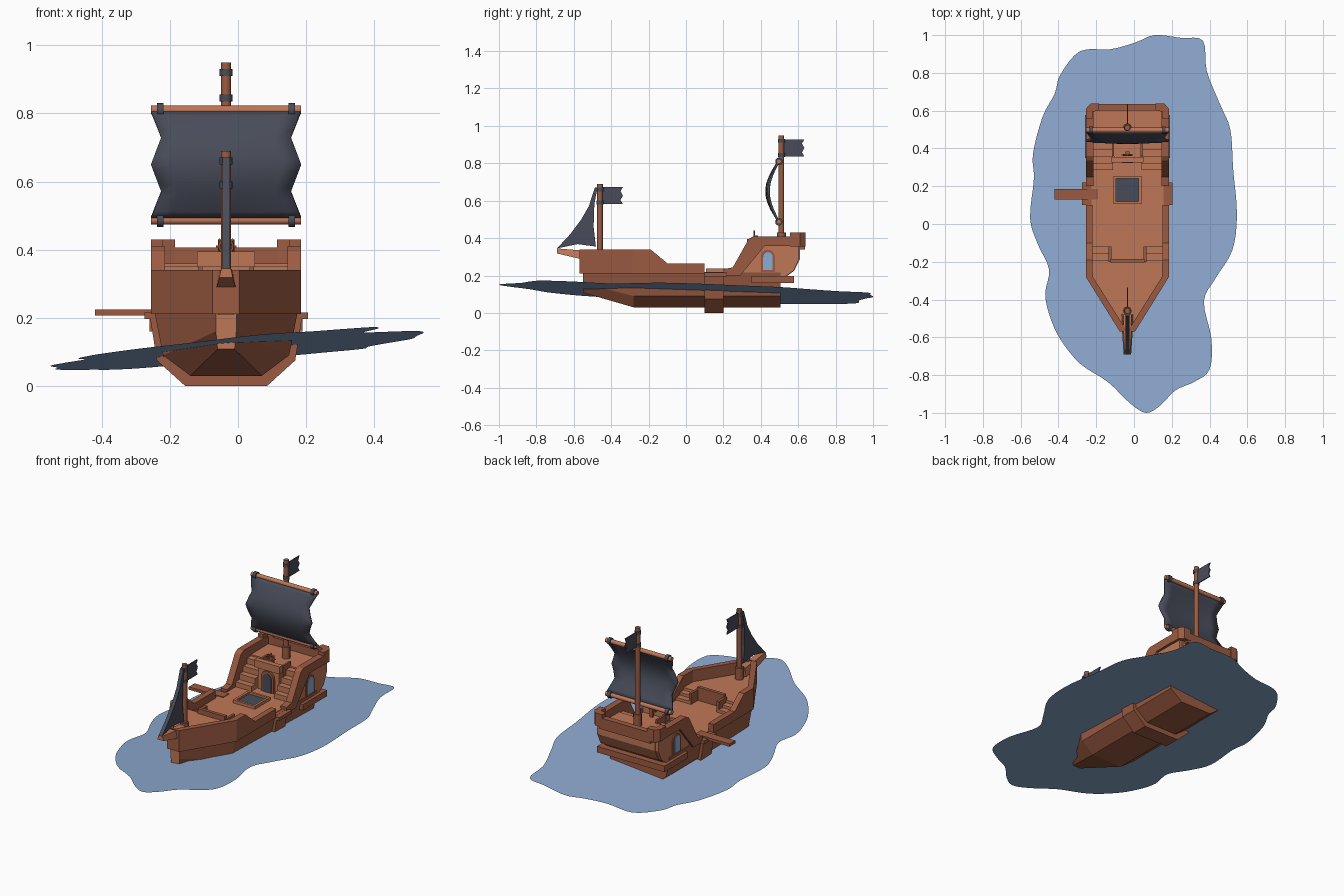
import bpy, bmesh, math
from mathutils import Vector

if "Cube" in bpy.data.objects:
    bpy.data.objects.remove(bpy.data.objects["Cube"])

CX = -0.035  # ship centre line


def mat(name, rgb):
    m = bpy.data.materials.new(name)
    m.diffuse_color = (*rgb, 1)
    m.use_nodes = True
    m.node_tree.nodes["Principled BSDF"].inputs["Base Color"].default_value = m.diffuse_color
    return m


DARK = mat("dark wood", (0.33, 0.105, 0.055))
LIGHT = mat("light wood", (0.52, 0.185, 0.095))
CLOTH = mat("dark cloth", (0.065, 0.073, 0.10))
WATER = mat("water blue", (0.27, 0.40, 0.63))
GLASS = mat("window blue", (0.25, 0.42, 0.68))


def mesh(name, verts, faces, m, dx=CX, solid=True):
    me = bpy.data.meshes.new(name)
    me.from_pydata([(x + dx, y, z) for x, y, z in verts], [], faces)
    if solid:
        bm = bmesh.new()
        bm.from_mesh(me)
        bmesh.ops.recalc_face_normals(bm, faces=bm.faces)
        bm.to_mesh(me)
        bm.free()
    me.materials.append(m)
    o = bpy.data.objects.new(name, me)
    bpy.context.collection.objects.link(o)
    return o


def loft(name, rings, m):
    n = len(rings[0])
    verts = [p for r in rings for p in r]
    faces = [(k * n + i, k * n + (i + 1) % n, (k + 1) * n + (i + 1) % n, (k + 1) * n + i)
             for k in range(len(rings) - 1) for i in range(n)]
    faces += [tuple(range(n)), tuple(range(len(verts) - n, len(verts)))]
    return mesh(name, verts, faces, m)


def prism(name, pts, axis, lo, hi, m):
    put = {"x": lambda p, t: (t, p[0], p[1]), "y": lambda p, t: (p[0], t, p[1]),
           "z": lambda p, t: (p[0], p[1], t)}[axis]
    return loft(name, [[put(p, t) for p in pts] for t in (lo, hi)], m)


def box(name, x0, x1, y0, y1, z0, z1, m):
    return prism(name, [(x0, y0), (x1, y0), (x1, y1), (x0, y1)], "z", z0, z1, m)


def rod(name, axis, c, lo, hi, r, m, n=12):
    pts = [(c[0] + r * math.cos(2 * math.pi * i / n), c[1] + r * math.sin(2 * math.pi * i / n))
           for i in range(n)]
    o = prism(name, pts, axis, lo, hi, m)
    for p in o.data.polygons:
        p.use_smooth = len(p.vertices) == 4
    return o


def arch(c, z0, w, h):
    r = w / 2
    return [(c - r, z0)] + [(c - r * math.cos(math.pi * i / 8), z0 + h - r + r * math.sin(math.pi * i / 8))
                            for i in range(9)] + [(c + r, z0)]


def both(pts):  # mirror a half outline in x
    return pts + [(-x, t) for x, t in reversed(pts)]


# Tilted sheet of water with a wavy outline
shore = [(.11, 1), (.25, .985), (.365, .97), (.385, .81), (.455, .635), (.51, .5), (.525, .29), (.545, .05),
         (.52, -.14), (.43, -.29), (.37, -.41), (.41, -.61), (.4, -.77), (.32, -.835), (.22, -.88),
         (.14, -.96), (.065, -1), (-.02, -.95), (-.14, -.835), (-.285, -.74), (-.39, -.61),
         (-.445, -.49), (-.47, -.37), (-.45, -.24), (-.51, -.105), (-.55, .03), (-.53, .24),
         (-.535, .37), (-.485, .565), (-.42, .69), (-.39, .79), (-.285, .915), (-.125, .925), (.005, .96)]
line = []
for i in range(len(shore)):
    a, b, c, d = (Vector(shore[(i + k) % len(shore)]) for k in (-1, 0, 1, 2))
    for t in (0, .25, .5, .75):
        p = b + (c - a) * (t / 2) + (2 * a - 5 * b + 4 * c - d) * (t * t / 2) + (3 * b - a - 3 * c + d) * (t ** 3 / 2)
        line.append((p.x, p.y, .11 + .09 * p.x - .035 * p.y))
line.reverse()
mesh("water", line, [tuple(range(len(line)))], WATER, 0, False)
w = bpy.data.objects["water"].data
if w.polygons[0].normal.z < 0:
    w.flip_normals()

# Lower hull with a light stem
mid = [(.21, .217), (.185, .09), (.105, .03)]
hull = loft("lower_hull", [[(x, y, z) for x, z in both(h)] for y, h in
            ((-.55, [(.03, .217), (.03, .16), (.025, .108)]), (-.28, mid), (.505, mid))], DARK)
hull.data.materials.append(LIGHT)
for p in hull.data.polygons:
    if p.normal.y < -.95:
        p.material_index = 1

# Rib around the hull, gate sills, stern ledge
prism("hull_rib", both([(.225, .212), (.203, .075), (.12, 0)]), "y", .1, .2, DARK)
box("gate_sill", -.24, .24, .1, .22, .196, .216, DARK)
box("stern_ledge", -.225, .225, .35, .577, .16, .197, DARK)

# Decks
prism("main_deck", both([(.02, -.54), (.19, -.28), (.19, .45)]), "z", .2, .22, LIGHT)
prism("fore_deck", both([(.02, -.555), (.2, -.28), (.2, -.19)]), "z", .21, .27, LIGHT)
box("fore_deck_rail", -.09, .09, -.205, -.185, .215, .3, DARK)

# Hatch
box("hatch_grate", -.06, .06, .12, .24, .215, .226, CLOTH)
for s in (-1, 1):
    box("hatch_side", s * .06, s * .074, .106, .254, .215, .238, LIGHT)
    box("hatch_end", -.06, .06, .18 + s * .06, .18 + s * .074, .215, .238, LIGHT)

# Boarding plank
box("boarding_plank", -.385, -.155, .13, .185, .207, .224, DARK)

for s in (-1, 1):
    # Bulwark, low amidships and high at the bow
    loft("bulwark", [[(s * o, y, .212), (s * o, y, z), (s * i, y, z), (s * i, y, .212)] for y, o, i, z in
         ((-.57, .04, 0, .34), (-.28, .22, .183, .34), (-.19, .22, .185, .34),
          (-.1, .22, .185, .265), (.1, .22, .185, .265))], DARK)
    # Steps to the fore deck
    box("fore_step_low", s * .09, s * .185, -.19, -.12, .215, .237, LIGHT)
    box("fore_step_high", s * .09, s * .185, -.19, -.155, .215, .254, LIGHT)
    box("fore_step_board", s * .085, s * .1, -.2, -.12, .215, .285, DARK)
    # Stern castle rail and side wall
    prism("castle_rail", [(.2, .2), (.2, .235), (.25, .243), (.335, .395), (.36, .41), (.57, .41),
                          (.61, .4), (.61, .357), (.42, .357), (.29, .2)], "x", s * .18, s * .22, DARK)
    prism("castle_wall", [(.28, .195), (.42, .36), (.605, .36), (.605, .29), (.575, .225), (.53, .195)],
          "x", s * .18, s * .205, LIGHT)
    prism("window_frame", arch(.438, .22, .075, .118), "x", s * .2, s * .212, DARK)
    prism("window_glass", arch(.438, .23, .05, .095), "x", s * .2, s * .215, GLASS)
    # Stern corner posts
    prism("stern_corner", [(s * x, y) for x, y in ((.22, .555), (.22, .61), (.195, .638), (.15, .638),
                           (.15, .6), (.185, .595), (.185, .555))], "z", .355, .43, DARK)
    # Stairs to the castle deck
    for i in range(4):
        box("castle_stair", s * .075, s * .182, .285 + i * .036, .44, .215, .25 + i * .034, LIGHT)
    box("stair_board", s * .07, s * .082, .36, .44, .215, .385, DARK)

# Stern castle body, rail and door bay
prism("castle_body", [(.43, .2), (.43, .36), (.61, .36), (.61, .29), (.578, .225), (.53, .19)],
      "x", -.185, .185, LIGHT)
box("stern_rail", -.17, .17, .6, .635, .34, .407, DARK)
box("door_bay", -.07, .07, .34, .44, .21, .36, LIGHT)
box("balcony_rail", -.085, .085, .325, .355, .35, .395, LIGHT)
prism("door_frame", arch(0, .215, .085, .13), "y", .328, .342, DARK)
prism("door", arch(0, .217, .058, .112), "y", .324, .342, CLOTH)

# Steering wheel
bpy.ops.mesh.primitive_torus_add(location=(CX, .365, .41), rotation=(math.pi / 2, 0, 0),
                                 major_radius=.02, minor_radius=.005, major_segments=16, minor_segments=6)
bpy.context.object.name = "wheel_rim"
bpy.context.object.data.materials.append(DARK)
for k in range(4):
    a = k * math.pi / 4
    c, s = math.cos(a), math.sin(a)
    prism("wheel_spoke", [(u * c - v * s, .41 + u * s + v * c) for u, v in
          ((-.03, -.003), (.03, -.003), (.03, .003), (-.03, .003))], "y", .362, .368, DARK)
box("wheel_stand", -.01, .01, .368, .385, .355, .415, DARK)

# Masts, bands and flags
for name, y, z0, z1, bands in (("fore", -.46, .26, .69, (.59, .66)), ("main", .51, .35, .95, (.845, .92))):
    rod(name + "_mast", "z", (0, y), z0, z1, .015, DARK)
    rod(name + "_mast_base", "z", (0, y), z0, z0 + .08, .024, DARK, 8)
    for b in bands:
        rod(name + "_mast_band", "z", (0, y), b - .01, b + .01, .019, CLOTH)
    f = [(0, 0), (0, .09), (.112, .09), (.1, .068), (.113, .045), (.1, .022), (.112, 0)]
    prism(name + "_flag", [(y + .01 + u, bands[0] - .008 + v) for u, v in f], "x", -.003, .003, CLOTH)

# Bowsprit and jib
loft("bowsprit", [[(-h, y, a), (h, y, a), (h * .7, y, b), (-h * .7, y, b)] for y, h, a, b in
     ((-.69, .02, .318, .345), (-.57, .028, .29, .335), (-.48, .03, .28, .33))], LIGHT)
prism("jib_sail", [(-.69, .345), (-.62, .42), (-.56, .5), (-.52, .57), (-.487, .67), (-.474, .67),
                   (-.49, .58), (-.494, .46), (-.482, .355), (-.58, .368)], "x", -.011, .011, CLOTH)

# Yards with their rings
for z in (.81, .487):
    rod("yard", "x", (.497, z), -.22, .22, .013, LIGHT)
    for s in (-1, 1):
        rod("yard_ring", "x", (.497, z), s * .193 - .01, s * .193 + .01, .02, CLOTH)

# Bellied main sail with scalloped sides
rows, cols = 16, 8
verts = []
for r in range(rows + 1):
    t = r / rows
    half = .22 - .03 * (1 - abs((t * 4) % 2 - 1))
    for c in range(cols + 1):
        u = 2 * c / cols - 1
        verts.append((half * u, .492 - math.sin(math.pi * t) * (.05 + .012 * (1 - u * u)), .495 + .31 * t))
faces = [(r * 9 + c, r * 9 + c + 1, r * 9 + c + 10, r * 9 + c + 9) for r in range(rows) for c in range(cols)]
sail = mesh("main_sail", verts, faces, CLOTH, solid=False)
sail.data.shade_smooth()
m = sail.modifiers.new("thickness", "SOLIDIFY")
m.thickness = .012
m.offset = 0
